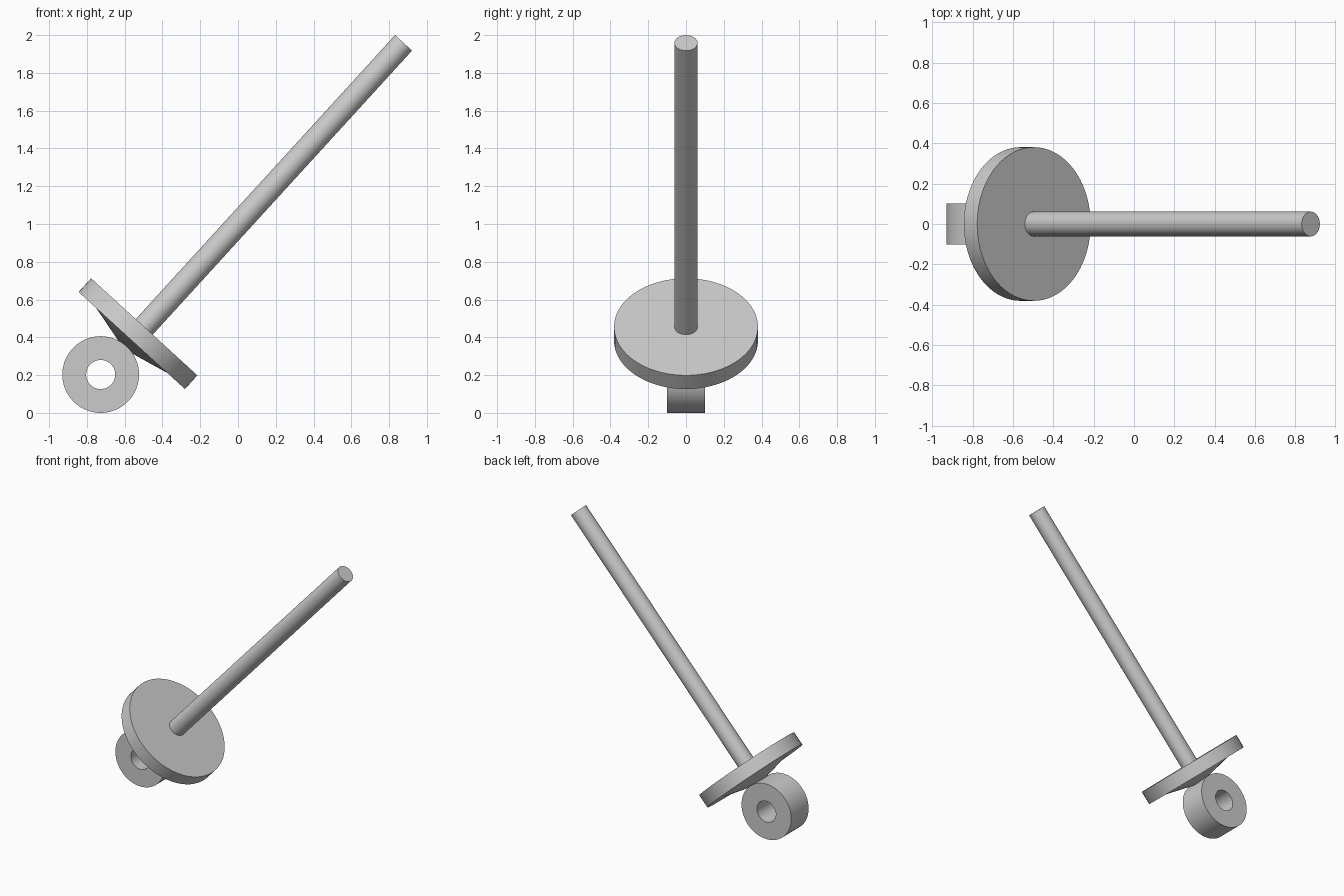
import bpy, bmesh, math
from mathutils import Matrix, Vector

cube = bpy.data.objects.get("Cube")
if cube:
    bpy.data.objects.remove(cube)

grey = bpy.data.materials.new("light grey")
grey.use_nodes = True
grey.diffuse_color = (0.6, 0.6, 0.6, 1)
grey.node_tree.nodes["Principled BSDF"].inputs["Base Color"].default_value = (0.6, 0.6, 0.6, 1)


def turned_part(name, profile, matrix, steps=72, closed=False):
    """Turn a (radius, height) profile around its own z axis, then place it."""
    bm = bmesh.new()
    verts = [bm.verts.new((r, 0, z)) for r, z in profile]
    edges = [bm.edges.new(pair) for pair in zip(verts, verts[1:])]
    if closed:
        edges.append(bm.edges.new((verts[-1], verts[0])))
    bmesh.ops.spin(bm, geom=verts + edges, cent=(0, 0, 0), axis=(0, 0, 1),
                   angle=math.tau, steps=steps)
    bmesh.ops.remove_doubles(bm, verts=bm.verts[:], dist=0.0001)
    bmesh.ops.recalc_face_normals(bm, faces=bm.faces[:])
    mesh = bpy.data.meshes.new(name)
    bm.to_mesh(mesh)
    bm.free()
    mesh.materials.append(grey)
    part = bpy.data.objects.new(name, mesh)
    bpy.context.collection.objects.link(part)
    part.matrix_world = matrix
    bpy.ops.object.select_all(action="DESELECT")
    part.select_set(True)
    bpy.context.view_layer.objects.active = part
    bpy.ops.object.shade_smooth_by_angle(angle=math.radians(30))
    return part


def solid(bottom_radius, top_radius, bottom, top):
    return [(0, bottom), (bottom_radius, bottom), (top_radius, top), (0, top)]


# Leaning axis shared by rod, disc and cone; it passes through the wheel centre
wheel_centre = Vector((-0.727, 0, 0.203))
lean = Matrix.Translation(wheel_centre) @ Matrix.Rotation(math.radians(42.4), 4, "Y")
disc_bottom, disc_top, rod_top = 0.244, 0.342, 2.378

turned_part("rod", solid(0.061, 0.061, disc_top - 0.02, rod_top), lean)
turned_part("disc", solid(0.381, 0.381, disc_bottom, disc_top), lean)
turned_part("cone_hub", solid(0.05, 0.255, disc_bottom - 0.049, disc_bottom), lean)

# Wheel with an open bore, lying across the y axis
ring = [(0.077, -0.101), (0.203, -0.101), (0.203, 0.101), (0.077, 0.101)]
across = Matrix.Translation(wheel_centre) @ Matrix.Rotation(math.radians(90), 4, "X")
turned_part("wheel", ring, across, closed=True)
